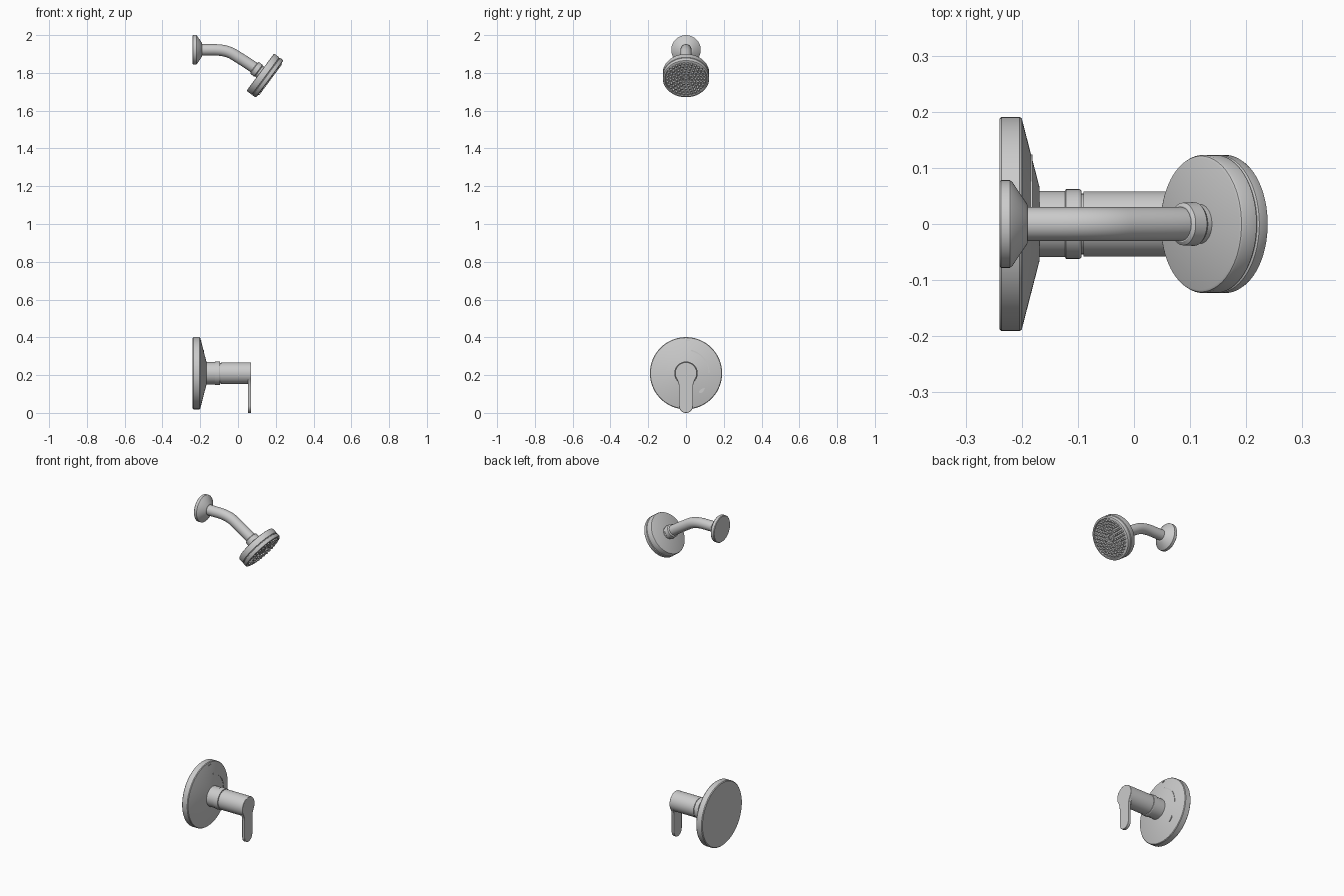
import bpy, bmesh
from math import sin, cos, pi, radians
from mathutils import Matrix, Vector

if "Cube" in bpy.data.objects:
    bpy.data.objects.remove(bpy.data.objects["Cube"])


def finish(bm, name, angle=30):
    bmesh.ops.recalc_face_normals(bm, faces=bm.faces)
    me = bpy.data.meshes.new(name)
    bm.to_mesh(me)
    bm.free()
    ob = bpy.data.objects.new(name, me)
    bpy.context.collection.objects.link(ob)
    smooth(ob, angle)
    return ob


def smooth(ob, angle=30):
    bpy.ops.object.select_all(action='DESELECT')
    ob.select_set(True)
    bpy.context.view_layer.objects.active = ob
    bpy.ops.object.shade_smooth_by_angle(angle=radians(angle))


def lathe(name, profile, matrix, steps=72):
    """Spin (along-axis, radius) points around the local x axis."""
    bm = bmesh.new()
    vs = [bm.verts.new((t, 0, r)) for t, r in profile]
    es = [bm.edges.new(p) for p in zip(vs, vs[1:])]
    bmesh.ops.spin(bm, geom=vs + es, cent=(0, 0, 0), axis=(1, 0, 0),
                   angle=2 * pi, steps=steps, use_merge=True)
    bmesh.ops.remove_doubles(bm, verts=bm.verts, dist=1e-5)
    bmesh.ops.transform(bm, matrix=matrix, verts=bm.verts)
    return finish(bm, name)


def prism(name, outline, x0, x1, bevel=0):
    """Extrude a (y, z) outline from x0 to x1."""
    bm = bmesh.new()
    face = bm.faces.new([bm.verts.new((x0, y, z)) for y, z in outline])
    ext = bmesh.ops.extrude_face_region(bm, geom=[face])['geom']
    bmesh.ops.translate(bm, vec=(x1 - x0, 0, 0),
                        verts=[v for v in ext if isinstance(v, bmesh.types.BMVert)])
    ob = finish(bm, name)
    if bevel:
        mod = ob.modifiers.new("edge_round", 'BEVEL')
        mod.width, mod.segments = bevel, 2
    return ob


def arc(r, a0, a1, n, cy=0, cz=0):
    angs = [radians(a0 + (a1 - a0) * i / n) for i in range(n + 1)]
    return [(cy + r * cos(a), cz + r * sin(a)) for a in angs]


ARM_Z, VALVE_Z = 1.922, 0.21
arm_m = Matrix.Translation((0, 0, ARM_Z))
valve_m = Matrix.Translation((0, 0, VALVE_Z))
head_m = Matrix.Translation((0.118, 0, 1.804)) @ Matrix.Rotation(radians(36.5), 4, 'Y')

# Wall flange of the shower arm
lathe("arm_flange", [(-.24, 0), (-.24, .075), (-.237, .078), (-.221, .078), (-.217, .075),
                     (-.192, .038), (-.19, .034), (-.19, 0)], arm_m)

# Bent shower arm
cu = bpy.data.curves.new("shower_arm", 'CURVE')
cu.dimensions = '3D'
cu.bevel_depth, cu.bevel_resolution, cu.resolution_u = .03, 8, 16
cu.use_fill_caps = True
sp = cu.splines.new('BEZIER')
sp.bezier_points.add(3)
path = [((-.22, ARM_Z), (.03, 0)), ((-.13, ARM_Z), (.04, 0)),
        ((-.02, 1.896), (.034, -.021)), ((.09, 1.825), (.03, -.021))]
for p, ((x, z), (dx, dz)) in zip(sp.bezier_points, path):
    p.handle_left_type = p.handle_right_type = 'FREE'
    p.co = (x, 0, z)
    p.handle_left = (x - dx, 0, z - dz)
    p.handle_right = (x + dx, 0, z + dz)
arm = bpy.data.objects.new("shower_arm", cu)
bpy.context.collection.objects.link(arm)
bpy.ops.object.select_all(action='DESELECT')
arm.select_set(True)
bpy.context.view_layer.objects.active = arm
bpy.ops.object.convert(target='MESH')
smooth(bpy.context.object)

# Collar joining arm and head
lathe("head_collar", [(-.042, 0), (-.042, .032), (-.038, .038), (-.014, .039), (-.009, .035),
                      (.003, .035), (.003, 0)], head_m, 48)

# Shower head with rim groove and recessed spray face
lathe("shower_head", [(0, 0), (0, .117), (.002, .121), (.006, .123), (.034, .123), (.036, .119),
                      (.038, .119), (.04, .123), (.056, .123), (.06, .121), (.062, .117),
                      (.062, .112), (.056, .109), (.056, .022), (.06, .020), (.06, .016),
                      (.056, .014), (.056, 0)], head_m, 96)

# Spray nozzles in concentric rings
bm = bmesh.new()
for r, n in [(0, 1), (.033, 10), (.05, 15), (.067, 20), (.083, 25), (.099, 30)]:
    for i in range(n):
        a = 2 * pi * i / n
        m = head_m @ Matrix.Translation((.061, r * cos(a), r * sin(a))) @ Matrix.Rotation(pi / 2, 4, 'Y')
        bmesh.ops.create_cone(bm, cap_ends=True, segments=12, radius1=.0065,
                              radius2=.0045, depth=.014, matrix=m)
finish(bm, "spray_nozzles")

# Valve wall plate
lathe("valve_plate", [(-.24, 0), (-.24, .187), (-.236, .191), (-.204, .191), (-.2, .188),
                      (-.168, .064), (-.168, 0)], valve_m, 96)

# Valve sleeve and handle barrel
lathe("valve_sleeve", [(-.18, 0), (-.18, .059), (-.123, .059), (-.121, .062), (-.097, .062),
                       (-.094, .06), (-.094, 0)], valve_m)
lathe("handle_barrel", [(-.1, 0), (-.1, .054), (-.09, .054), (-.09, .058), (.056, .058),
                        (.056, 0)], valve_m)

# Lever: round top blending into a narrow rounded blade
side = [(.042, VALVE_Z - .046), (.0385, VALVE_Z - .058), (.037, VALVE_Z - .075)]
outline = (arc(.058, -35, 215, 40, 0, VALVE_Z) + [(-y, z) for y, z in side]
           + arc(.037, 180, 360, 20, 0, .037) + side[::-1])
prism("handle_lever", outline, .053, .07, .002)

# Raised temperature marks on the plate: tapered arc, drop and tick
n = 24
outer = [((.124 + .003 * i / n) * cos(radians(78 * i / n)),
          VALVE_Z + (.124 + .003 * i / n) * sin(radians(78 * i / n))) for i in range(n + 1)]
prism("temperature_arc", outer + arc(.120, 78, 0, n, 0, VALVE_Z), -.195, -.181)
drop = []
for i in range(20):
    a = 2 * pi * i / 20
    p = Vector((.02 * cos(a), .011 * sin(a) * sin(a / 2)))
    u = radians(40)
    drop.append((.086 + p.x * cos(u) - p.y * sin(u), VALVE_Z - .09 + p.x * sin(u) + p.y * cos(u)))
prism("drop_mark", drop, -.195, -.181)
prism("top_tick", [(.002, .382), (.022, .382), (.022, .387), (.002, .387)], -.21, -.194)
